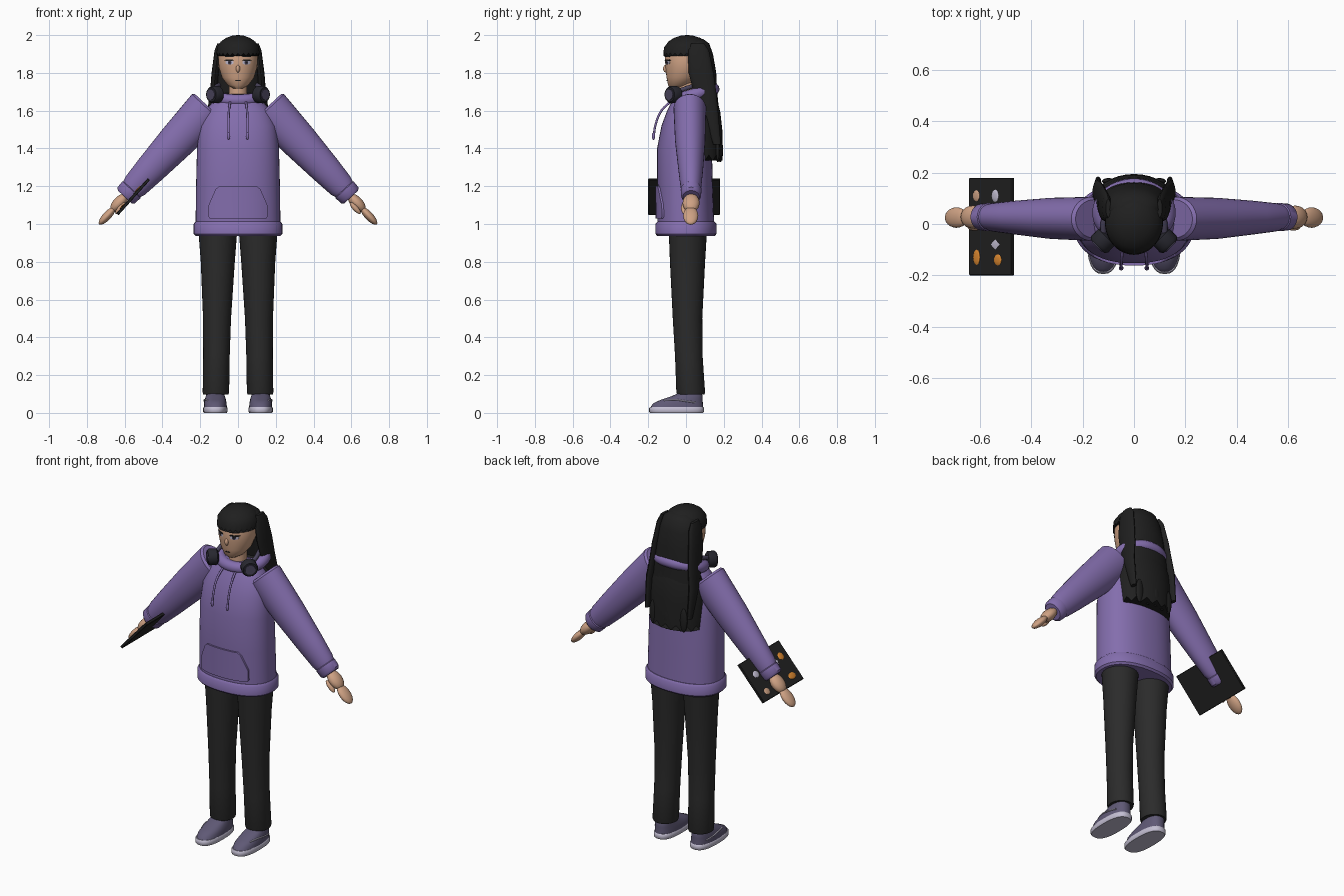
import bpy, bmesh, math
from mathutils import Matrix, Vector

cube = bpy.data.objects.get("Cube")
if cube:
    bpy.data.objects.remove(cube)

def material(name, r, g, b):
    m = bpy.data.materials.new(name)
    m.use_nodes = True
    m.diffuse_color = (r, g, b, 1)
    m.node_tree.nodes["Principled BSDF"].inputs["Base Color"].default_value = (r, g, b, 1)
    return m

PURPLE = material("hoodie purple", .23, .155, .42)
SKIN = material("warm skin", .62, .36, .23)
PANTS = material("charcoal cloth", .024, .024, .024)
HAIR = material("black hair", .014, .014, .014)
SHOE = material("slate violet", .115, .1, .18)
PALE = material("pale lavender", .55, .52, .65)
PHONES = material("headphone black", .02, .02, .028)
CUP = material("dusk violet", .07, .06, .11)
DEVICE = material("device black", .016, .016, .016)
ORANGE = material("orange", .72, .25, .03)

I = Matrix.Identity(4)
FLIP = Matrix.Diagonal((-1, 1, 1, 1))
SIDES = (("left", I), ("right", FLIP))
T = Matrix.Translation

def rot(deg, axis):
    return Matrix.Rotation(math.radians(deg), 4, axis)

def finish(name, bm, mat, M=I):
    bm.transform(M)
    bmesh.ops.recalc_face_normals(bm, faces=bm.faces)
    me = bpy.data.meshes.new(name)
    bm.to_mesh(me)
    bm.free()
    me.materials.append(mat)
    ob = bpy.data.objects.new(name, me)
    bpy.context.collection.objects.link(ob)
    bpy.ops.object.select_all(action='DESELECT')
    ob.select_set(True)
    bpy.context.view_layer.objects.active = ob
    bpy.ops.object.shade_smooth_by_angle(angle=math.radians(42))
    return ob

# Stack of superellipse rings (z, cx, cy, rx, ry), capped at both ends
def loft(name, mat, rings, M=I, e=2, n=32, jag=0):
    bm = bmesh.new()
    loops = []
    for k, (z, cx, cy, rx, ry) in enumerate(rings):
        loop = []
        for i in range(n):
            c, s = math.cos(math.tau * i / n), math.sin(math.tau * i / n)
            x = cx + rx * math.copysign(abs(c) ** (2 / e), c)
            y = cy + ry * math.copysign(abs(s) ** (2 / e), s)
            loop.append(bm.verts.new((x, y, z - (jag * (i % 2) if k == 0 else 0))))
        loops.append(loop)
    for a, b in zip(loops, loops[1:]):
        for i in range(n):
            j = (i + 1) % n
            bm.faces.new((a[i], a[j], b[j], b[i]))
    bm.faces.new(loops[0])
    bm.faces.new(loops[-1])
    return finish(name, bm, mat, M)

def ball(name, mat, centre, radii, M=I, u=20, v=12):
    bm = bmesh.new()
    bmesh.ops.create_uvsphere(bm, u_segments=u, v_segments=v, radius=1)
    return finish(name, bm, mat, M @ T(centre) @ Matrix.Diagonal((*radii, 1)))

def tube(name, mat, pts, r, M=I, cyclic=False):
    cu = bpy.data.curves.new(name, 'CURVE')
    cu.dimensions = '3D'
    cu.bevel_depth, cu.bevel_resolution, cu.use_fill_caps = r, 3, True
    cu.resolution_u = 6
    sp = cu.splines.new('BEZIER')
    sp.bezier_points.add(len(pts) - 1)
    for p, co in zip(sp.bezier_points, pts):
        p.co = M @ Vector(co)
        p.handle_left_type = p.handle_right_type = 'AUTO'
    sp.use_cyclic_u = cyclic
    cu.materials.append(mat)
    ob = bpy.data.objects.new(name, cu)
    bpy.context.collection.objects.link(ob)
    bpy.ops.object.select_all(action='DESELECT')
    ob.select_set(True)
    bpy.context.view_layer.objects.active = ob
    bpy.ops.object.convert(target='MESH')

# Front surface of a loft, used to lay plates on it
def front_y(rings, x, z, e):
    for a, b in zip(rings, rings[1:]):
        if a[0] <= z <= b[0]:
            t = (z - a[0]) / (b[0] - a[0])
            _, _, cy, rx, ry = (p + (q - p) * t for p, q in zip(a, b))
            return cy - ry * max(0, 1 - abs(x / rx) ** e) ** (1 / e)

def patch(name, mat, rings, cx, rows, lift, M=I, e=2, cols=8):
    bm = bmesh.new()
    grid = []
    for z, w in rows:
        xs = [cx + w * (2 * i / cols - 1) for i in range(cols + 1)]
        grid.append([bm.verts.new((x, front_y(rings, x, z, e) - lift, z)) for x in xs])
    for a, b in zip(grid, grid[1:]):
        for i in range(cols):
            bm.faces.new((a[i], a[i + 1], b[i + 1], b[i]))
    skirt = bmesh.ops.extrude_face_region(bm, geom=bm.faces[:])["geom"]
    for v in skirt:
        if isinstance(v, bmesh.types.BMVert):
            v.co.y += lift + .004
    return finish(name, bm, mat, M)

def oval(z, w, h, n=6):
    return [(z + h * math.sin(t), w * math.cos(t) + .0005)
            for t in (math.pi * (i / n - .5) for i in range(n + 1))]

# Hoodie body, hem, pocket and collar
TORSO = [(.97, 0, 0, .225, .15), (1.2, 0, -.005, .222, .147), (1.4, 0, -.008, .217, .145),
         (1.52, 0, 0, .205, .13), (1.6, 0, .01, .175, .11), (1.65, 0, .015, .13, .09),
         (1.685, 0, .015, .085, .07)]
loft("hoodie_body", PURPLE, TORSO, e=2.3, n=48)
loft("hoodie_hem", PURPLE, [(.937, 0, 0, .225, .152), (.948, 0, 0, .235, .162),
     (1.0, 0, 0, .235, .162), (1.012, 0, 0, .225, .152)], e=2.3, n=48)
patch("front_pocket", PURPLE, TORSO, 0, [(1.03, .15), (1.04, .157), (1.1, .155), (1.13, .143),
      (1.185, .118), (1.2, .1)], .01, e=2.3, cols=16)
collar = [(.13 * math.cos(a), .045 + .1 * math.sin(a), 1.685 + .03 * math.sin(a))
          for a in (math.tau * i / 12 for i in range(12))]
tube("hood_collar", PURPLE, collar, .033, cyclic=True)

# Neck and head
loft("neck", SKIN, [(1.64, 0, 0, .05, .048), (1.78, 0, 0, .047, .046)])
HEAD = [(1.718, 0, -.05, .025, .03), (1.735, 0, -.037, .055, .058), (1.775, 0, -.016, .085, .087),
        (1.83, 0, -.005, .102, .104), (1.9, 0, 0, .106, .112), (1.95, 0, 0, .085, .09)]
loft("head", SKIN, HEAD)
ball("nose", SKIN, (0, -.108, 1.822), (.011, .013, .02))
patch("nose_shadow", HAIR, HEAD, 0, oval(1.803, .005, .002), .003)
patch("mouth", HAIR, HEAD, 0, oval(1.76, .017, .003), .003)

# Hair cap with fringe, and the long back hair
loft("hair_cap", HAIR, [(1.905, 0, .004, .113, .124), (1.935, 0, .006, .112, .122),
     (1.965, 0, .006, .092, .1), (1.985, 0, .006, .064, .07), (1.997, 0, .006, .03, .033),
     (2.0, 0, .006, .006, .006)], n=48, jag=.015)
loft("back_hair", HAIR, [(1.6, 0, .115, .13, .06), (1.7, 0, .105, .13, .06),
     (1.8, 0, .085, .122, .075), (1.9, 0, .068, .113, .075), (1.955, 0, .058, .095, .065),
     (1.98, 0, .05, .05, .04)])
loft("lower_hair", HAIR, [(1.365, 0, .075, .165, .12), (1.5, 0, .07, .172, .122),
     (1.59, 0, .07, .165, .112), (1.66, 0, .085, .13, .08), (1.7, 0, .1, .1, .05)], jag=.03)
for i in range(5):
    ball("hair_tip", HAIR, (.05 * (i - 2), .183 - .008 * abs(i - 2), 1.4), (.025, .012, .072))

for side, S in SIDES:
    # Face details
    patch(side + "_eye_white", PALE, HEAD, .045, oval(1.855, .022, .011), .002, S)
    patch(side + "_iris", CUP, HEAD, .044, oval(1.855, .01, .011), .003, S)
    patch(side + "_pupil", HAIR, HEAD, .044, oval(1.855, .005, .006), .004, S)
    patch(side + "_lash", HAIR, HEAD, .047, oval(1.867, .026, .004), .005, S)
    patch(side + "_brow", HAIR, HEAD, .046, oval(1.887, .026, .003), .004, S)

    # Side locks of hair
    loft(side + "_hair_lock", HAIR, [(1.42, .14, .165, .012, .02), (1.6, .142, .125, .02, .045),
         (1.7, .128, .1, .02, .06), (1.8, .12, .08, .02, .066), (1.92, .106, .065, .018, .056),
         (1.955, .1, .062, .01, .035)], S, n=16)

    # Headphone cups resting at the collar
    C = S @ T((.125, -.07, 1.685)) @ rot(-45, 'Z') @ rot(90, 'Y')
    loft(side + "_headphone_cup", PHONES, [(z, 0, 0, r, r) for z, r in
         ((-.035, .032), (-.025, .045), (.012, .046), (.024, .038))], C, n=24)
    loft(side + "_headphone_face", CUP, [(.02, 0, 0, .03, .03), (.028, 0, 0, .028, .028)], C, n=24)

    # Drawstring
    tube(side + "_drawstring", PURPLE, [(.042, -.085, 1.645), (.048, -.13, 1.6),
         (.05, -.16, 1.53), (.05, -.172, 1.46)], .006, S)
    ball(side + "_drawstring_end", PURPLE, (.05, -.172, 1.465), (.009, .009, .02), S)

    # Sleeve, cuff and hand, laid out along the arm
    A = S @ T((.155, 0, 1.62)) @ rot(137, 'Y')
    loft(side + "_sleeve", PURPLE, [(0, 0, .02, .1, .075), (.012, 0, .02, .111, .086),
         (.25, 0, .022, .098, .08), (.45, 0, .025, .082, .066), (.57, 0, .026, .07, .056),
         (.6, 0, .027, .06, .05)], A)
    loft(side + "_cuff", PURPLE, [(.59, 0, .027, .056, .046), (.6, 0, .027, .065, .055),
         (.64, 0, .027, .063, .053), (.652, 0, .027, .05, .044)], A)
    ball(side + "_palm", SKIN, (0, .027, .695), (.032, .045, .06), A)
    ball(side + "_fingers", SKIN, (0, .025, .788), (.022, .04, .062), A)
    ball(side + "_thumb", SKIN, (.025, -.01, .71), (.014, .016, .04), A)

    # Trouser leg
    loft(side + "_trouser_leg", PANTS, [(.098, .117, .025, .067, .072), (.108, .117, .025, .07, .076),
         (.3, .114, .015, .07, .073), (.5, .111, .008, .074, .078), (.8, .107, .008, .09, .093),
         (.98, .107, .01, .104, .102)], S)

    # Shoe
    loft(side + "_shoe_sole", PALE, [(0, .12, -.05, .06, .14), (.006, .12, -.05, .064, .145),
         (.026, .12, -.05, .064, .145), (.032, .12, -.05, .06, .14)], S, e=2.6)
    loft(side + "_shoe_upper", SHOE, [(.028, .12, -.049, .061, .14), (.05, .12, -.043, .06, .132),
         (.07, .12, -.022, .056, .11), (.09, .12, .008, .05, .08), (.11, .12, .025, .045, .055)],
         S, e=2.4)
    tube(side + "_shoe_trim", PALE, [(.16, -.115, .066), (.175, -.06, .07), (.178, 0, .062),
         (.17, .05, .055)], .004, S)

# Headphone band behind the neck
tube("headphone_band", CUP, [(-.12, -.05, 1.7), (-.115, .02, 1.725), (-.08, .085, 1.74),
     (0, .11, 1.745), (.08, .085, 1.74), (.115, .02, 1.725), (.12, -.05, 1.7)], .012)

# Flat device held under the right forearm, with stickers
D = FLIP @ T((.555, -.01, 1.145)) @ rot(138, 'Y')
bm = bmesh.new()
bmesh.ops.create_cube(bm, size=1)
bmesh.ops.transform(bm, verts=bm.verts, matrix=Matrix.Diagonal((.016, .38, .25, 1)))
bmesh.ops.bevel(bm, geom=bm.edges[:], offset=.003, segments=1, affect='EDGES')
finish("device", bm, DEVICE, D)
for mat, y, s, ry, rs, u in ((SKIN, .12, .08, .022, .02, 12), (PALE, .12, -.03, .024, .02, 10),
                             (PALE, -.07, -.03, .02, .026, 4), (ORANGE, -.12, .078, .03, .02, 12),
                             (ORANGE, -.13, -.045, .022, .022, 10)):
    ball("sticker", mat, (-.009, y, s), (.004, ry, rs), D, u, 6 if u > 4 else 2)
